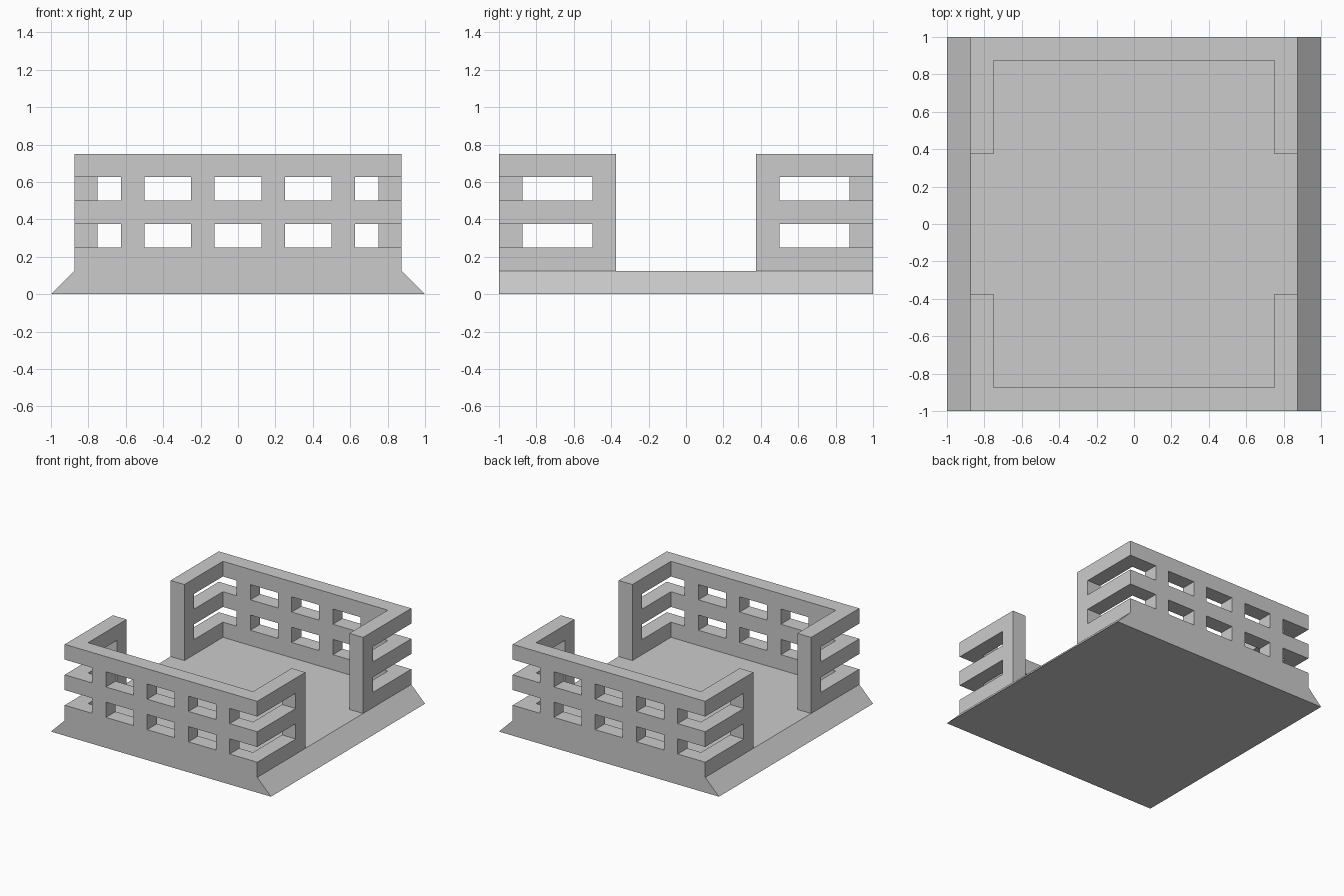
import bpy, bmesh

if "Cube" in bpy.data.objects:
    bpy.data.objects.remove(bpy.data.objects["Cube"])

def add_prism(bm, outline, lo, hi, axis='z'):
    """Extrude a 2D outline: xy outline along z, or xz outline along y."""
    def ring(t):
        return [bm.verts.new((a, b, t) if axis == 'z' else (a, t, b)) for a, b in outline]
    r0, r1 = ring(lo), ring(hi)
    bm.faces.new(r0)
    bm.faces.new(r1)
    n = len(outline)
    for i in range(n):
        j = (i + 1) % n
        bm.faces.new((r0[i], r0[j], r1[j], r1[i]))

def make_object(name, bm):
    bmesh.ops.recalc_face_normals(bm, faces=bm.faces)
    mesh = bpy.data.meshes.new(name)
    bm.to_mesh(mesh)
    bm.free()
    obj = bpy.data.objects.new(name, mesh)
    bpy.context.collection.objects.link(obj)
    return obj

def cut(target, cutter):
    mod = target.modifiers.new("cut", 'BOOLEAN')
    mod.operation = 'DIFFERENCE'
    mod.solver = 'EXACT'
    mod.object = cutter
    bpy.context.view_layer.objects.active = target
    bpy.ops.object.modifier_apply(modifier=mod.name)
    bpy.data.objects.remove(cutter, do_unlink=True)

# Solid body: sloped kerbs on the left and right, upright block above
bm = bmesh.new()
add_prism(bm, [(-1, 0), (1, 0), (.875, .125), (.875, .75),
               (-.875, .75), (-.875, .125)], -1, 1, 'y')
body = make_object("walled_platform", bm)

# Inner courtyard and the two side entrances, one cross-shaped cutter
bm = bmesh.new()
quarter = [(1.1, .375), (.75, .375), (.75, .875)]
cross = (quarter + [(-x, y) for x, y in reversed(quarter)]
         + [(-x, -y) for x, y in quarter] + [(x, -y) for x, y in reversed(quarter)])
add_prism(bm, cross, .125, 1)
cut(body, make_object("courtyard_cutter", bm))

# Two rows of openings: three windows front and back, open slots round each corner
bm = bmesh.new()
corner = [(.625, 1.1), (1.1, 1.1), (1.1, .5), (.7, .5), (.7, .8), (.625, .8)]
for z in (.25, .5):
    for x in (-.375, 0, .375):
        add_prism(bm, [(x - .125, -1.1), (x + .125, -1.1),
                       (x + .125, 1.1), (x - .125, 1.1)], z, z + .125)
    for sx in (-1, 1):
        for sy in (-1, 1):
            add_prism(bm, [(sx * x, sy * y) for x, y in corner], z, z + .125)
cut(body, make_object("window_cutter", bm))
